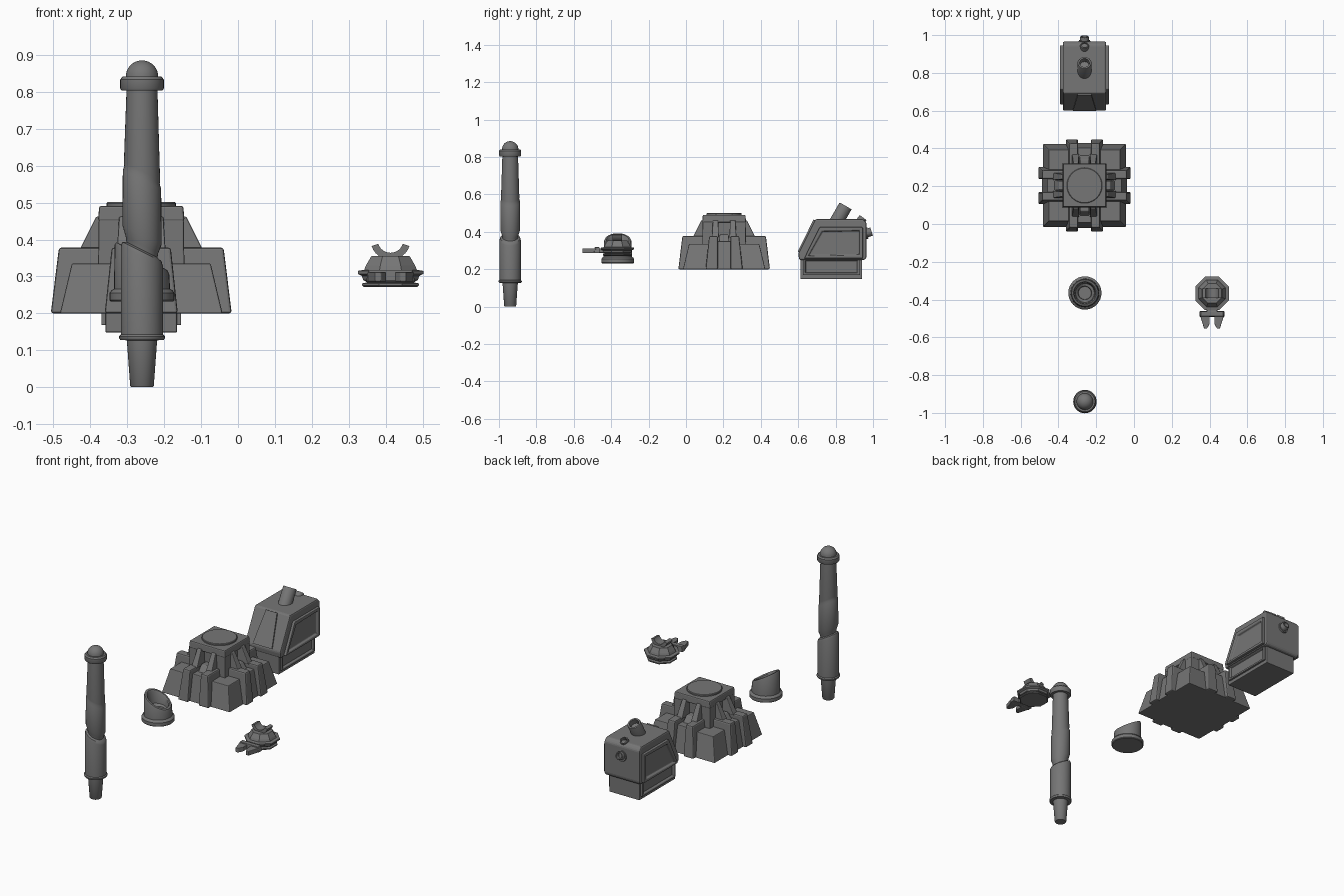
import bpy, bmesh, math
from mathutils import Matrix, Vector

if "Cube" in bpy.data.objects:
    bpy.data.objects.remove(bpy.data.objects["Cube"])

grey = bpy.data.materials.new("plain_grey")
grey.use_nodes = True
COLOUR = (0.18, 0.18, 0.18, 1)
grey.diffuse_color = COLOUR
grey.node_tree.nodes["Principled BSDF"].inputs["Base Color"].default_value = COLOUR


def finish(name, bm, matrix=Matrix(), bevel=0, smooth=False):
    bmesh.ops.recalc_face_normals(bm, faces=bm.faces)
    mesh = bpy.data.meshes.new(name)
    bm.to_mesh(mesh)
    bm.free()
    mesh.materials.append(grey)
    ob = bpy.data.objects.new(name, mesh)
    ob.matrix_world = matrix
    bpy.context.collection.objects.link(ob)
    if bevel:
        mod = ob.modifiers.new("edge", "BEVEL")
        mod.width, mod.segments = bevel, 2
    if smooth:
        bpy.ops.object.select_all(action="DESELECT")
        ob.select_set(True)
        bpy.context.view_layer.objects.active = ob
        bpy.ops.object.shade_smooth_by_angle(angle=math.radians(35))
    return ob


def block(name, low, high, z0, z1, matrix=Matrix(), bevel=0.004):
    """Tapered block between two rectangles given as (x0, x1, y0, y1)."""
    bm = bmesh.new()
    rings = []
    for (x0, x1, y0, y1), z in ((low, z0), (high, z1)):
        rings.append([bm.verts.new((x, y, z)) for x, y in
                      ((x0, y0), (x1, y0), (x1, y1), (x0, y1))])
    a, b = rings
    bm.faces.new(a)
    bm.faces.new(b)
    for i in range(4):
        j = (i + 1) % 4
        bm.faces.new((a[i], a[j], b[j], b[i]))
    return finish(name, bm, matrix, bevel)


def square(h):
    return (-h, h, -h, h)


def prism(name, profile, half, matrix=Matrix(), bevel=0.004, inset=0, pick=None, depth=-0.012):
    """Extrude a (y, z) profile along x, optionally sinking panels in picked faces."""
    bm = bmesh.new()
    sides = [[bm.verts.new((x, y, z)) for y, z in profile] for x in (-half, half)]
    for s in sides:
        bm.faces.new(s)
    n = len(profile)
    for i in range(n):
        j = (i + 1) % n
        bm.faces.new((sides[0][i], sides[0][j], sides[1][j], sides[1][i]))
    bmesh.ops.recalc_face_normals(bm, faces=bm.faces)
    if inset:
        chosen = [f for f in bm.faces if pick(f.normal)]
        bmesh.ops.inset_individual(bm, faces=chosen, thickness=inset)
        bmesh.ops.inset_individual(bm, faces=chosen, thickness=0.006, depth=depth)
    return finish(name, bm, matrix, bevel)


def lathe(name, rows, matrix, sides=32, smooth=True, phase=0):
    """Turned shape from (radius, z, slant) rows; slant tips a ring along x."""
    bm = bmesh.new()
    rings = []
    for r, z, slant in rows:
        ring = []
        for i in range(sides):
            a = math.tau * i / sides + phase
            x = r * math.cos(a)
            ring.append(bm.verts.new((x, r * math.sin(a), z + slant * x)))
        rings.append(ring)
    for a, b in zip(rings, rings[1:]):
        for i in range(sides):
            j = (i + 1) % sides
            bm.faces.new((a[i], a[j], b[j], b[i]))
    bm.faces.new(rings[0])
    bm.faces.new(rings[-1])
    return finish(name, bm, matrix, 0, smooth)


def at(x, y, z=0):
    return Matrix.Translation((x, y, z))


def aim(origin, direction):
    return at(*origin) @ Vector(direction).to_track_quat("Z", "Y").to_matrix().to_4x4()


# Tall rod: peg, collar, slanted wrapped sleeves, cap and dome
dome = [(0.044 * math.cos(t), 0.841 + 0.044 * math.sin(t), 0)
        for t in [math.radians(a) for a in range(0, 90, 11)]]
lathe("rod", [
    (0.029, 0, 0), (0.032, 0.004, 0), (0.041, 0.127, 0), (0.059, 0.128, 0),
    (0.062, 0.133, 0), (0.062, 0.138, 0), (0.057, 0.143, 0),
    (0.057, 0.355, -0.5), (0.053, 0.367, -0.5), (0.042, 0.372, -0.5),
    (0.044, 0.385, -0.5), (0.053, 0.412, -0.5), (0.052, 0.562, -0.5),
    (0.048, 0.574, -0.5), (0.049, 0.585, -0.5), (0.042, 0.803, 0),
    (0.056, 0.804, 0), (0.059, 0.809, 0), (0.059, 0.833, 0), (0.053, 0.841, 0)] + dome,
    at(-0.26, -0.94))

# Slant-cut cup with a stepped hollow
lathe("cup", [
    (0.084, 0.232, 0), (0.088, 0.236, 0), (0.088, 0.255, 0), (0.083, 0.262, 0),
    (0.076, 0.266, 0), (0.074, 0.345, -0.55), (0.070, 0.354, -0.55),
    (0.060, 0.355, -0.55), (0.055, 0.348, -0.55), (0.050, 0.30, -0.2),
    (0.036, 0.295, 0), (0.034, 0.28, 0)], at(-0.26, -0.365))

# Fortified base: square skirt, four arms, corner posts and top plate
base = at(-0.262, 0.204)
block("base_skirt", square(0.22), square(0.188), 0.2, 0.335, base)
block("base_core", square(0.095), square(0.095), 0.3, 0.47, base)
block("top_slab", square(0.117), square(0.114), 0.45, 0.491, base, 0.006)
lathe("top_disc", [(0.094, 0.488, 0), (0.094, 0.498, 0), (0.091, 0.501, 0)], base, 40)
for k in range(4):
    turn = base @ Matrix.Rotation(k * math.pi / 2, 4, "Z")
    block("corner_post", (0.05, 0.117, 0.05, 0.117), (0.055, 0.115, 0.055, 0.115),
          0.32, 0.455, turn)
    block("arm_slot", (-0.04, 0.04, -0.225, -0.08), (-0.04, 0.04, -0.198, -0.08),
          0.2, 0.35, turn)
    block("slot_foot", (-0.028, 0.028, -0.165, -0.09), (-0.024, 0.024, -0.135, -0.09),
          0.34, 0.385, turn)
    for s in (-1, 1):
        def span(a, b, y0, y1):
            return (min(a * s, b * s), max(a * s, b * s), y0, y1)
        block("arm_pylon", span(0.034, 0.099, -0.245, -0.1),
              span(0.034, 0.080, -0.223, -0.1), 0.2, 0.378, turn, 0.007)
        block("arm_buttress", span(0.028, 0.066, -0.168, -0.09),
              span(0.032, 0.060, -0.122, -0.09), 0.37, 0.462, turn)

# Angular housing: plinth, sloped hull and side panels
hull = at(-0.262, 0)


def sideways(n):
    return abs(n.x) > 0.9


prism("housing_plinth", [(0.612, 0.148), (0.942, 0.148), (0.942, 0.27), (0.612, 0.27)],
      0.097, hull)
prism("plinth_side_panels", [(0.625, 0.168), (0.93, 0.168), (0.93, 0.26), (0.625, 0.26)],
      0.108, hull, 0.003, 0.016, sideways)
prism("housing_hull", [(0.605, 0.25), (0.957, 0.25), (0.966, 0.265), (0.966, 0.448),
      (0.948, 0.468), (0.692, 0.468), (0.60, 0.285)], 0.115, hull, 0.008)
prism("hull_side_panels", [(0.632, 0.258), (0.945, 0.258), (0.945, 0.425), (0.714, 0.425)],
      0.13, hull, 0.004, 0.024, sideways)

# Raised tapered strip on the front slope
slope = aim((-0.262, 0.646, 0.376), (0, -0.894, 0.447))
strip = bmesh.new()
lay = [strip.verts.new((x, y, z)) for y, z, w in
       ((0.605, 0.290, 0.062), (0.69, 0.462, 0.036)) for x in (-w, w)]
strip.faces.new((lay[0], lay[1], lay[3], lay[2]))
grown = bmesh.ops.extrude_face_region(strip, geom=list(strip.faces))
bmesh.ops.translate(strip, vec=(0, -0.008, 0.004),
                    verts=[v for v in grown["geom"] if isinstance(v, bmesh.types.BMVert)])
finish("front_strip", strip, hull)


# Hollow barrels on the roof and back
def barrel(name, origin, direction, r, length):
    lathe(name, [(r, 0, 0), (r, length - 0.004, 0), (r * 0.94, length, 0),
                 (r * 0.7, length, 0), (r * 0.65, length - 0.03, 0)],
          aim(origin, direction), 24)


barrel("main_barrel", (-0.262, 0.782, 0.415), (0, 0.5, 0.866), 0.037, 0.143)
barrel("middle_barrel", (-0.262, 0.905, 0.42), (0, 0.6, 0.8), 0.023, 0.07)
barrel("rear_barrel", (-0.262, 0.94, 0.385), (0, 0.95, 0.3), 0.023, 0.055)
lathe("rear_barrel_collar", [(0.032, 0, 0), (0.03, 0.012, 0)],
      aim((-0.262, 0.96, 0.392), (0, 1, 0.1)), 24)

# Octagonal cradle mount
mount = at(0.413, -0.367)
lathe("octagon_mount", [
    (0.079, 0.272, 0), (0.083, 0.275, 0), (0.083, 0.281, 0), (0.068, 0.284, 0),
    (0.080, 0.290, 0), (0.084, 0.301, 0), (0.096, 0.307, 0), (0.096, 0.315, 0),
    (0.077, 0.318, 0), (0.072, 0.330, 0), (0.056, 0.355, 0)],
    mount, 8, False, math.pi / 8)

# Crescent cradle opening upwards
cradle = bmesh.new()
arc = [math.radians(198 + i * 12) for i in range(13)]
rows = []
for y in (-0.026, 0.026):
    rows.append([cradle.verts.new((r * math.cos(a), y, 0.399 + r * math.sin(a)))
                 for r in (0.054, 0.035) for a in (arc if r > 0.05 else arc[::-1])])
count = len(rows[0])
for row in rows:
    for i in range(len(arc) - 1):
        cradle.faces.new((row[i], row[i + 1], row[count - 2 - i], row[count - 1 - i]))
for i in range(count):
    j = (i + 1) % count
    cradle.faces.new((rows[0][i], rows[0][j], rows[1][j], rows[1][i]))
finish("cradle", cradle, mount, 0, True)

# Forked claw in front of the mount
block("claw_neck", (-0.03, 0.03, -0.11, -0.07), (-0.026, 0.026, -0.11, -0.07),
      0.288, 0.312, mount, 0.003)
block("claw_bridge", (-0.066, 0.066, -0.125, -0.094), (-0.06, 0.06, -0.122, -0.096),
      0.287, 0.318, mount, 0.003)
for s in (-1, 1):
    bm = bmesh.new()
    plan = [(0.012, -0.115), (0.064, -0.115), (0.042, -0.186), (0.026, -0.186), (0.012, -0.16)]
    face = bm.faces.new([bm.verts.new((x * s, y, 0.286)) for x, y in plan])
    top = bmesh.ops.extrude_face_region(bm, geom=[face])
    for v in top["geom"]:
        if isinstance(v, bmesh.types.BMVert):
            v.co.z += 0.026
    finish("claw_prong", bm, mount, 0.003)
